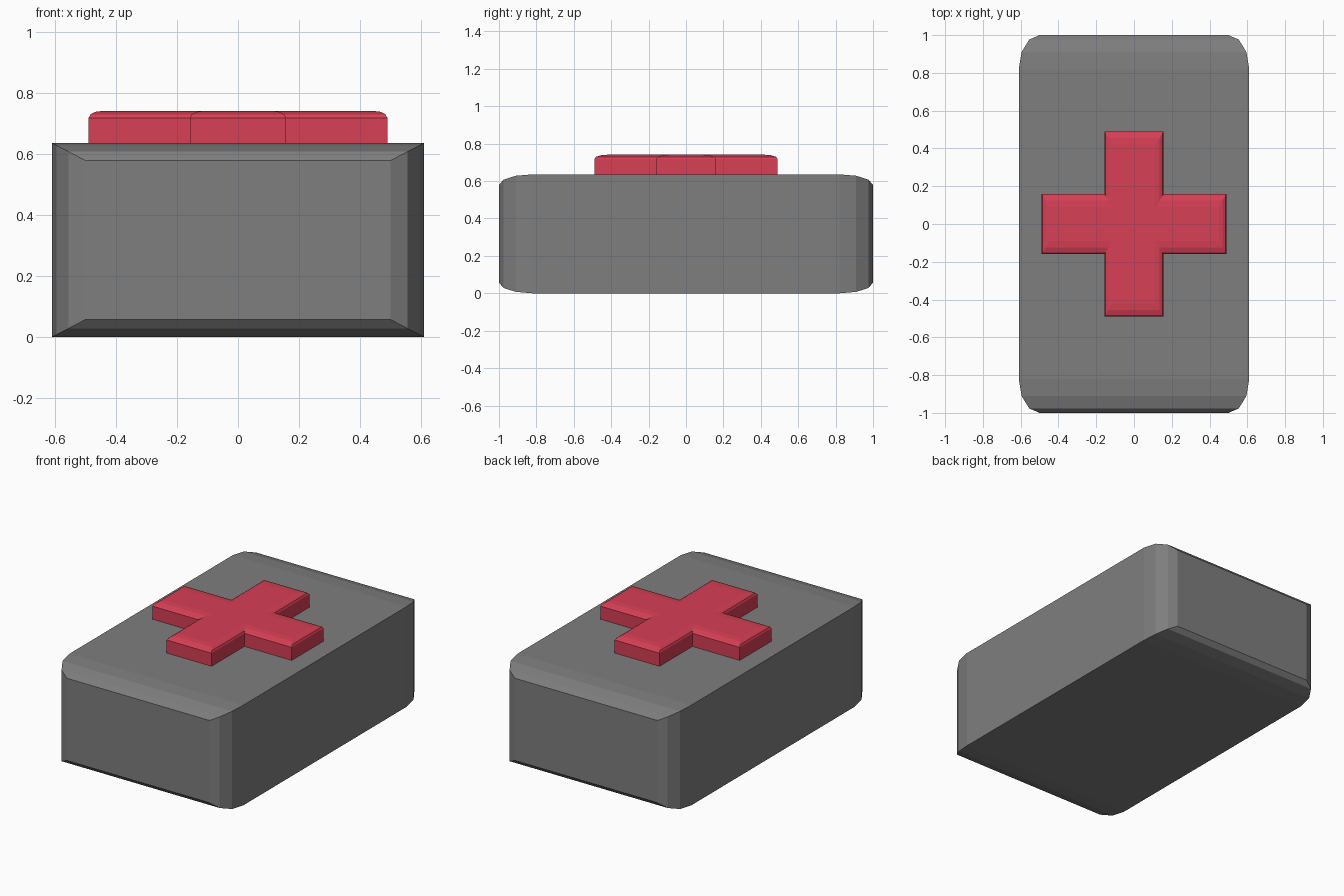
import bpy
import bmesh
from mathutils import Matrix

HALF = (0.61, 1.0, 0.318)  # half sizes of the box; parts are bevelled before this stretch

default = bpy.data.objects.get("Cube")
if default:
    bpy.data.objects.remove(default, do_unlink=True)


def make_material(name, rgb):
    mat = bpy.data.materials.new(name)
    mat.use_nodes = True
    mat.diffuse_color = (*rgb, 1)
    mat.node_tree.nodes["Principled BSDF"].inputs["Base Color"].default_value = (*rgb, 1)
    return mat


def finish(bm, name, mat, width, edge_rule):
    """Round the chosen edges, stretch to final size and create the object."""
    edges = [e for e in bm.edges if edge_rule(e)]
    bmesh.ops.bevel(bm, geom=edges, offset=width, offset_type='OFFSET', segments=3,
                    profile=0.5, affect='EDGES', clamp_overlap=False)
    bmesh.ops.transform(bm, matrix=Matrix.Diagonal((*HALF, 1)), verts=bm.verts)
    bmesh.ops.translate(bm, vec=(0, 0, HALF[2]), verts=bm.verts)
    bmesh.ops.recalc_face_normals(bm, faces=bm.faces)
    mesh = bpy.data.meshes.new(name)
    bm.to_mesh(mesh)
    bm.free()
    mesh.materials.append(mat)
    obj = bpy.data.objects.new(name, mesh)
    bpy.context.collection.objects.link(obj)
    return obj


grey = make_material("casing grey", (0.21, 0.21, 0.21))
red = make_material("cross red", (0.68, 0.05, 0.09))

# Box with the borders of its front and back faces rounded
bm = bmesh.new()
bmesh.ops.create_cube(bm, size=2)
finish(bm, "box_body", grey, 0.18,
       lambda e: abs(e.verts[0].co.y - e.verts[1].co.y) < 0.01)

# Raised cross: one quarter outline turned through the four signs
ax, ay, ex, ey = 0.258, 0.16, 0.802, 0.49
bottom, top = 0.97, 1.33
quarter = [(ex, ay), (ax, ay), (ax, ey)]
outline = []
for sx, sy in ((1, 1), (-1, 1), (-1, -1), (1, -1)):
    points = quarter if sx * sy > 0 else quarter[::-1]
    outline += [(sx * x, sy * y) for x, y in points]
bm = bmesh.new()
base = bm.faces.new([bm.verts.new((x, y, bottom)) for x, y in outline])
raised = bmesh.ops.extrude_face_region(bm, geom=[base], use_keep_orig=True)
bmesh.ops.translate(bm, vec=(0, 0, top - bottom),
                    verts=[g for g in raised["geom"] if isinstance(g, bmesh.types.BMVert)])
bmesh.ops.recalc_face_normals(bm, faces=bm.faces)
finish(bm, "cross_emblem", red, 0.07,
       lambda e: all(v.co.z > top - 0.01 for v in e.verts))
